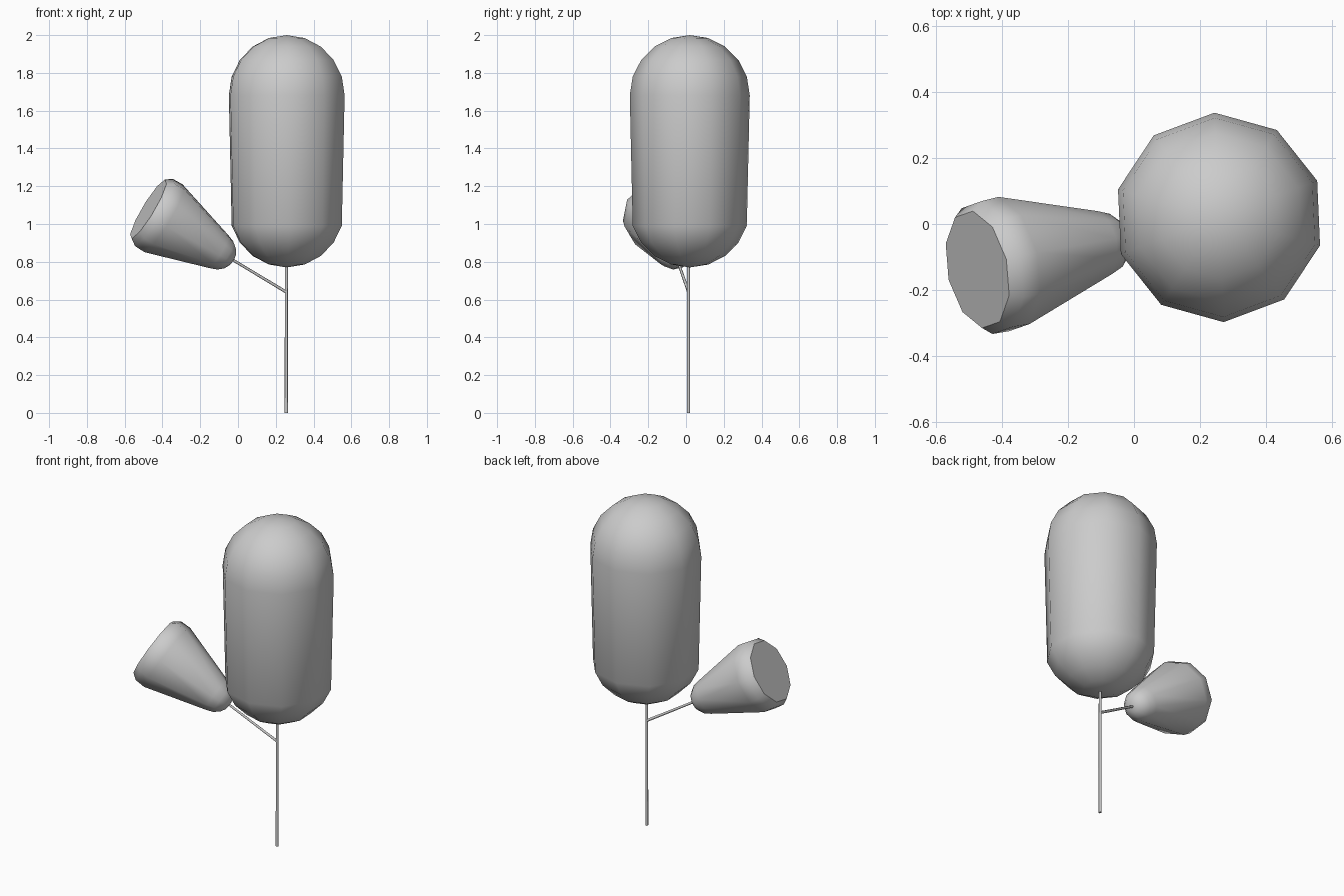
import bpy, bmesh
from math import cos, sin, radians, pi
from mathutils import Vector

if "Cube" in bpy.data.objects:
    bpy.data.objects.remove(bpy.data.objects["Cube"])


def lathe(name, profile, origin, axis, ref, sides, start, smooth=45):
    """Revolve (radius, distance) points around an axis; radius 0 is a pole."""
    n = Vector(axis).normalized()
    a = Vector(ref)
    a = (a - n * a.dot(n)).normalized()
    b = n.cross(a)
    o = Vector(origin)
    bm = bmesh.new()
    rings = []
    for r, l in profile:
        if r == 0:
            rings.append([bm.verts.new(o + n * l)])
            continue
        angles = [radians(start) + 2 * pi * i / sides for i in range(sides)]
        rings.append([bm.verts.new(o + n * l + a * r * cos(t) + b * r * sin(t)) for t in angles])
    for lo, hi in zip(rings, rings[1:]):
        for i in range(sides):
            j = (i + 1) % sides
            if len(lo) == 1:
                bm.faces.new((lo[0], hi[j], hi[i]))
            elif len(hi) == 1:
                bm.faces.new((lo[i], lo[j], hi[0]))
            else:
                bm.faces.new((lo[i], lo[j], hi[j], hi[i]))
    # Flat caps on open ends
    if len(rings[0]) > 1:
        bm.faces.new(rings[0][::-1])
    if len(rings[-1]) > 1:
        bm.faces.new(rings[-1])
    bmesh.ops.recalc_face_normals(bm, faces=bm.faces)
    mesh = bpy.data.meshes.new(name)
    bm.to_mesh(mesh)
    bm.free()
    obj = bpy.data.objects.new(name, mesh)
    bpy.context.collection.objects.link(obj)
    bpy.ops.object.select_all(action='DESELECT')
    obj.select_set(True)
    bpy.context.view_layer.objects.active = obj
    bpy.ops.object.shade_smooth_by_angle(angle=radians(smooth))
    return obj


UP, X = (0, 0, 1), (1, 0, 0)
LEAN = Vector((-0.845, -0.175, 0.508))   # direction of the side branch
FORK = Vector((0.255, 0.013, 0.64))

# Main crown: a ten-sided sphere stretched into a capsule
R = 0.318
crown = [(0, 0.77)]
crown += [(R * cos(radians(e)), 1.088 - R * sin(radians(e))) for e in (72, 54, 36, 18)]
crown += [(R * cos(radians(e)), 1.682 + R * sin(radians(e))) for e in (0, 18, 36, 54, 72)]
crown += [(0, 2.0)]
lathe("main_crown", crown, (0.258, 0.02, 0), UP, X, 10, 20.5)

# Side crown: rounded cone with a flat outer end
cone = [(0, 0.332), (0.035, 0.337), (0.062, 0.352), (0.087, 0.382), (0.103, 0.425),
        (0.209, 0.77), (0.207, 0.83), (0.182, 0.865)]
lathe("side_crown", cone, FORK, LEAN, (0, 0, -1), 10, 4)

# Trunk and side branch
lathe("trunk", [(0.009, 0), (0.008, 0.8)], (0.256, 0.013, 0), UP, X, 6, 0, 65)
lathe("side_branch", [(0.008, 0), (0.007, 0.36)], FORK, LEAN, UP, 6, 0, 65)
